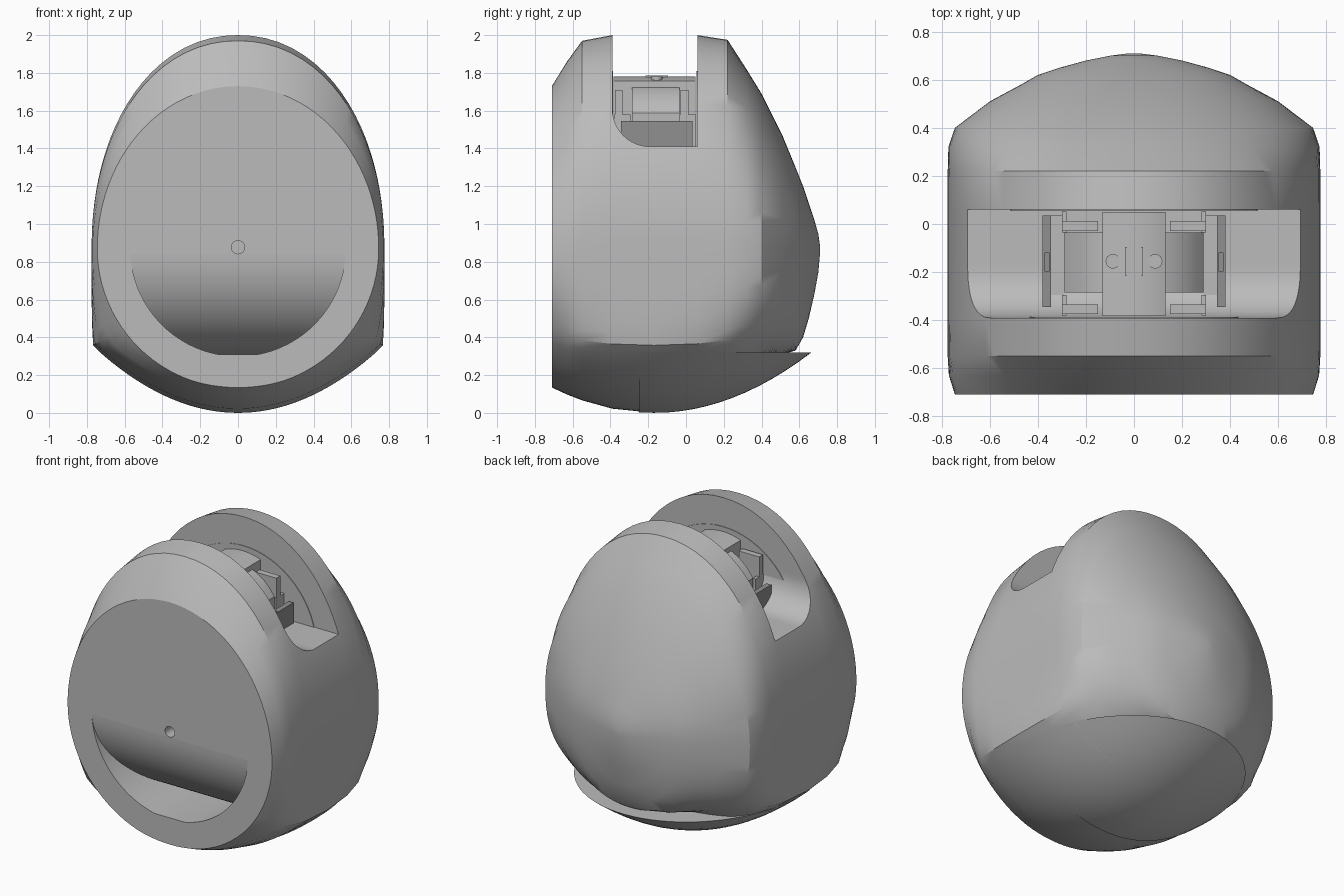
import bpy, bmesh, math
from mathutils import Matrix, Vector

cube = bpy.data.objects.get("Cube")
if cube:
    bpy.data.objects.remove(cube, do_unlink=True)


def material(name, value):
    m = bpy.data.materials.new(name)
    m.use_nodes = True
    col = (value, value, value, 1)
    m.diffuse_color = col
    m.node_tree.nodes["Principled BSDF"].inputs["Base Color"].default_value = col
    return m


GREY = material("light grey", 0.5)
DARK = material("mid grey", 0.28)


def finish(name, bm, mat=GREY):
    bmesh.ops.recalc_face_normals(bm, faces=bm.faces)
    me = bpy.data.meshes.new(name)
    bm.to_mesh(me)
    bm.free()
    me.materials.append(mat)
    ob = bpy.data.objects.new(name, me)
    bpy.context.collection.objects.link(ob)
    return ob


def loft(name, rings, mat=GREY):
    """Skin a list of equal closed rings and cap both ends."""
    bm = bmesh.new()
    vs = [[bm.verts.new(p) for p in ring] for ring in rings]
    n = len(vs[0])
    for a, b in zip(vs, vs[1:]):
        for i in range(n):
            j = (i + 1) % n
            bm.faces.new((a[i], a[j], b[j], b[i]))
    bm.faces.new(vs[0][::-1])
    bm.faces.new(vs[-1])
    return finish(name, bm, mat)


def box(name, x, y, z, mat=GREY):
    ring = lambda h: [(x[0], y[0], h), (x[1], y[0], h), (x[1], y[1], h), (x[0], y[1], h)]
    return loft(name, [ring(z[0]), ring(z[1])], mat)


def rod(name, centre, radius, y, segs=48):
    """Cylinder along y, centred on (x, z)."""
    angles = [2 * math.pi * i / segs for i in range(segs)]
    return loft(name, [[(centre[0] + radius * math.cos(a), d, centre[1] + radius * math.sin(a))
                        for a in angles] for d in y])


def arch(name, half, radius, y):
    """Drum segment: curved top, straight sides, standing on the slot floor."""
    outline = [(-half, FLOOR - 0.02), (half, FLOOR - 0.02)]
    for i in range(17):
        x = half - 2 * half * i / 16
        outline.append((x, FLOOR + math.sqrt(radius ** 2 - x ** 2)))
    return loft(name, [[(x, d, z) for x, z in outline] for d in y])


def cut(target, cutter):
    cutter.hide_render = True
    mod = target.modifiers.new("cut", "BOOLEAN")
    mod.operation = "DIFFERENCE"
    mod.solver = "EXACT"
    mod.object = cutter
    bpy.context.view_layer.objects.active = target
    bpy.ops.object.modifier_apply(modifier=mod.name)
    bpy.data.objects.remove(cutter, do_unlink=True)


def dish_height(y):
    return 0.46 * (y + 0.17) ** 2


MID, FLOOR, DISH = 0.87, 1.41, 0.6
SLOT = (-0.39, 0.06)

# Body stations: y, top, bottom, half width, upper and lower roundness
STATIONS = [
    (-0.71, 1.73, 0.13, 0.745, 2, 2),
    (-0.63, 1.86, 0.07, 0.77, 2, 2.5),
    (-0.55, 1.97, 0.0, 0.775, 2.1, 3),
    (-0.39, 2.0, -0.05, 0.775, 2.1, 4.5),
    (-0.17, 2.0, -0.05, 0.775, 2.1, 5),
    (0.06, 2.0, -0.02, 0.775, 2.1, 4.5),
    (0.22, 1.975, 0.1, 0.775, 2.1, 3.5),
    (0.32, 1.82, 0.22, 0.772, 2.1, 3),
    (0.4, 1.69, 0.3, 0.745, 2, 2.8),
    (0.51, 1.47, 0.31, 0.6, 2, 2.5),
    (0.58, 1.3, 0.33, 0.47, 2, 2.3),
    (0.62, 1.2, 0.4, 0.4, 2, 2.2),
    (0.65, 1.11, 0.5, 0.31, 2, 2),
    (0.68, 1.02, 0.63, 0.2, 2, 2),
    (0.7, 0.95, 0.74, 0.1, 2, 2),
    (0.71, 0.88, 0.85, 0.02, 2, 2),
]


def section(y, top, bottom, w, n_up, n_low, segs=96):
    ring = []
    for i in range(segs):
        a = 2 * math.pi * i / segs
        c, s = math.cos(a), math.sin(a)
        h, n = (top - MID, n_up) if s >= 0 else (MID - bottom, n_low)
        r = (abs(c / w) ** n + abs(s / h) ** n) ** (-1 / n)
        if s < 0:
            # stop the ray where it meets the dished underside
            k, q = MID - dish_height(y), DISH * c * c
            reach = k / -s if q < 1e-6 else (s + math.sqrt(s * s + 4 * q * k)) / (2 * q)
            r = min(r, reach)
        ring.append((r * c, y, MID + r * s))
    return ring


body = loft("body", [section(*st) for st in STATIONS])

# Slot across the top with one rounded lower corner
profile = [(SLOT[1], 2.3), (SLOT[1], FLOOR)]
for i in range(13):
    a = math.pi / 2 * i / 12
    profile.append((SLOT[0] + 0.2 - 0.2 * math.sin(a), FLOOR + 0.2 - 0.2 * math.cos(a)))
profile.append((SLOT[0], 2.3))
cut(body, loft("slot_cutter", [[(x, y, z) for y, z in profile] for x in (-1, 1)]))

# Front pocket: round outline below, roof rolling inward
rows = []
for i in range(25):
    z = 0.84 - 0.53 * math.sin(math.pi / 2 * i / 24)
    x = math.sqrt(0.57 ** 2 - (z - MID) ** 2)
    back = -0.16 - math.sqrt(0.55 ** 2 - (0.85 - z) ** 2)
    rows.append([(-x, -0.8, z), (x, -0.8, z), (x, back, z), (-x, back, z)])
cut(body, loft("pocket_cutter", rows))
cut(body, rod("hole_cutter", (0, 0.877), 0.035, (-0.8, -0.62), 24))

# Base: shallow dish whose rim stands out behind the body
bm = bmesh.new()
rim = 0.32
rings = []
for k in range(1, 13):
    t = k / 12
    rings.append([bm.verts.new((t * math.sqrt(rim / DISH) * math.cos(a),
                                t * math.sqrt(rim / 0.46) * math.sin(a) - 0.17, rim * t * t))
                  for a in [2 * math.pi * i / 96 for i in range(96)]])
for a, b in zip(rings, rings[1:]):
    for i in range(96):
        j = (i + 1) % 96
        bm.faces.new((a[i], a[j], b[j], b[i]))
bm.faces.new(rings[0][::-1])
bm.faces.new(rings[-1])
bmesh.ops.bisect_plane(bm, geom=bm.verts[:] + bm.edges[:] + bm.faces[:],
                       plane_co=Vector((0, -0.25, 0)), plane_no=Vector((0, 1, 0)),
                       clear_inner=True)
parts = [body, finish("base_dish", bm)]

# Raised round panels on the slot walls
for name, wall, side in (("front_wall_panel", SLOT[0], 1), ("back_wall_panel", SLOT[1], -1)):
    parts.append(rod(name, (0, 1.28), 0.53, sorted((wall - side * 0.01, wall + side * 0.004)), 64))

# Drum mechanism in the slot
parts.append(arch("drum", 0.29, 0.34, (-0.285, -0.035)))
parts.append(arch("drum_band", 0.13, 0.37, (-0.383, 0.05)))
box("band_plate", (-0.037, 0.037), (-0.215, -0.095), (1.77, 1.785))

for side, s in (("left", 1), ("right", -1)):
    span = lambda a, b: sorted((s * a, s * b))
    # clamp arms at both ends of the drum
    for end, y in (("front", (-0.375, -0.335)), ("back", (-0.03, 0.012))):
        box(f"{side}_{end}_arm", span(0.15, 0.3), y, (FLOOR - 0.01, 1.71))
        box(f"{side}_{end}_hook", span(0.28, 0.3), (y[0] - 0.005, y[1] + 0.04), (FLOOR - 0.01, 1.58))
    # slotted side plate
    plate = box(f"{side}_side_plate", span(0.345, 0.38), (-0.345, 0.035), (FLOOR - 0.01, 1.545), DARK)
    cut(plate, box("plate_slot", span(0.352, 0.373), (-0.195, -0.12), (1.48, 1.6)))
    box(f"{side}_plate_foot", span(0.29, 0.35), (-0.345, 0.035), (FLOOR - 0.01, 1.44))
    # screws
    bm = bmesh.new()
    bmesh.ops.create_cone(bm, cap_ends=True, segments=24, radius1=0.03, radius2=0.03, depth=0.02,
                          matrix=Matrix.Translation((s * 0.088, -0.155, 1.77)))
    finish(f"{side}_screw", bm)

# Smooth shading on the curved parts
bpy.ops.object.select_all(action="DESELECT")
for ob in parts:
    ob.select_set(True)
bpy.context.view_layer.objects.active = body
bpy.ops.object.shade_smooth_by_angle(angle=math.radians(30))
